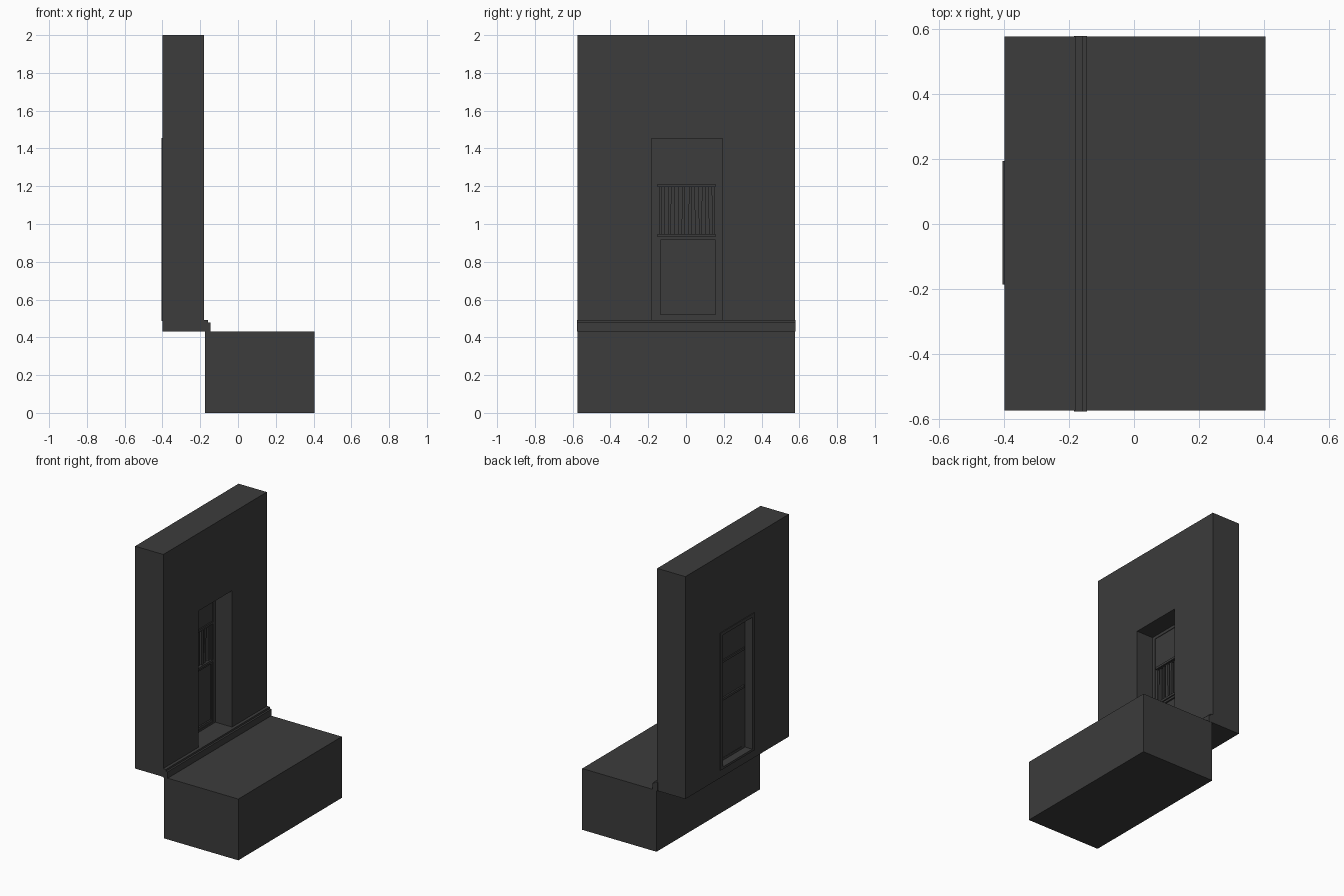
import bpy, bmesh, random
from mathutils import Matrix

if "Cube" in bpy.data.objects:
    bpy.data.objects.remove(bpy.data.objects["Cube"])

random.seed(4)
dark = bpy.data.materials.new("dark_stone")
dark.diffuse_color = (0.045, 0.045, 0.045, 1)
dark.use_nodes = True
dark.node_tree.nodes["Principled BSDF"].inputs["Base Color"].default_value = dark.diffuse_color


def finish(name, bm):
    bmesh.ops.recalc_face_normals(bm, faces=bm.faces)
    me = bpy.data.meshes.new(name)
    bm.to_mesh(me)
    bm.free()
    me.materials.append(dark)
    ob = bpy.data.objects.new(name, me)
    bpy.context.collection.objects.link(ob)
    return ob


def box(name, x, y, z, tilt=0.0):
    bm = bmesh.new()
    bmesh.ops.create_cube(bm, size=1)
    size = [b - a for a, b in (x, y, z)]
    mid = [(a + b) / 2 for a, b in (x, y, z)]
    bm.transform(Matrix.Translation(mid) @ Matrix.Rotation(tilt, 4, 'X')
                 @ Matrix.Diagonal((*size, 1)))
    return finish(name, bm)


def ring(name, x, outer, inner):
    """Rectangular surround; rectangles are (y0, y1, z0, z1)."""
    bm = bmesh.new()
    loops = []
    for px in x:
        for y0, y1, z0, z1 in (outer, inner):
            loops.append([bm.verts.new((px, y, z)) for y, z in
                          ((y0, z0), (y1, z0), (y1, z1), (y0, z1))])
    back_out, back_in, front_out, front_in = loops
    for a, b in ((back_out, back_in), (front_out, front_in),
                 (back_out, front_out), (back_in, front_in)):
        for i in range(4):
            j = (i + 1) % 4
            bm.faces.new((a[i], a[j], b[j], b[i]))
    return finish(name, bm)


# Masonry: floor block, wall with doorway, stepped ledge
box("floor_block", (-0.175, 0.405), (-0.575, 0.578), (0, 0.432))
ring("wall", (-0.40, -0.18), (-0.575, 0.578, 0.432, 2.0), (-0.183, 0.192, 0.49, 1.452))
box("lower_ledge", (-0.185, -0.145), (-0.578, 0.58), (0.43, 0.478))
box("upper_ledge", (-0.185, -0.158), (-0.578, 0.58), (0.47, 0.491))

# Door lining, standing slightly proud of the back of the wall
ring("door_frame", (-0.405, -0.31), (-0.186, 0.195, 0.487, 1.455), (-0.16, 0.166, 0.503, 1.432))

# Door leaf: stiles and rails around recessed panels
ring("window_surround", (-0.348, -0.314), (-0.162, 0.168, 0.93, 1.434), (-0.14, 0.148, 0.945, 1.195))
ring("lower_surround", (-0.348, -0.314), (-0.162, 0.168, 0.50, 0.935), (-0.135, 0.155, 0.52, 0.915))
box("lower_panel", (-0.346, -0.325), (-0.14, 0.16), (0.515, 0.92))
box("window_backing", (-0.345, -0.335), (-0.145, 0.153), (0.94, 1.20))

# Uneven upright slats in the window
count = 8
for i in range(count):
    y = -0.122 + i * 0.252 / (count - 1)
    half = random.uniform(0.007, 0.012)
    box(f"window_slat_{i + 1}", (-0.337, -0.318 + random.uniform(-0.005, 0.003)),
        (y - half, y + half), (0.943, 1.197), random.uniform(-0.02, 0.02))

# Rails edging the window, showing on both sides of the door
for label, z in (("lower", 0.938), ("upper", 1.205)):
    box(f"{label}_window_rail", (-0.356, -0.306), (-0.15, 0.156), (z - 0.008, z + 0.008))
